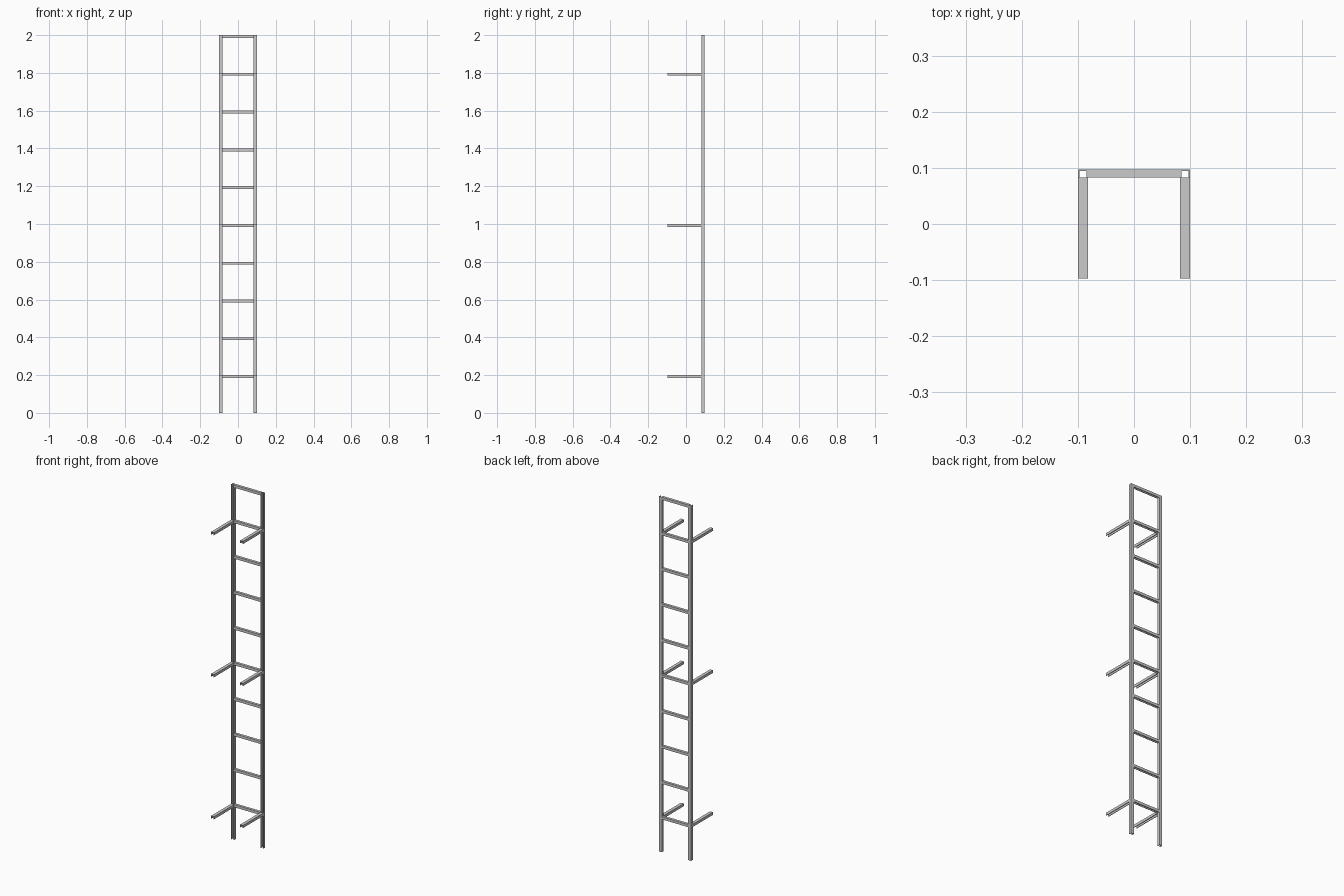
import bpy
from mathutils import Vector

if "Cube" in bpy.data.objects:
    bpy.data.objects.remove(bpy.data.objects["Cube"])

T = 0.003      # sheet thickness
W = 0.018      # channel width
D = 0.015      # channel depth
X = 0.1        # half width
Y = 0.0975     # half depth


def channel(name, start, end, across, back):
    """U channel from start to end: 'back' points from the open side to the web."""
    s, e = Vector(start), Vector(end)
    a, b = Vector(across), Vector(back)
    h = W / 2
    prof = [(-h, -D), (-h, 0), (h, 0), (h, -D),
            (h - T, -D), (h - T, -T), (-h + T, -T), (-h + T, -D)]
    n = len(prof)
    verts = [p + a * u + b * v for p in (s, e) for u, v in prof]
    faces = [(i, (i + 1) % n, (i + 1) % n + n, i + n) for i in range(n)]
    # each end is capped with three quads
    for quad in ((0, 1, 6, 7), (1, 2, 5, 6), (2, 3, 4, 5)):
        faces += [quad, tuple(i + n for i in reversed(quad))]
    mesh = bpy.data.meshes.new(name)
    mesh.from_pydata(verts, [], faces)
    obj = bpy.data.objects.new(name, mesh)
    bpy.context.collection.objects.link(obj)
    bpy.context.view_layer.objects.active = obj
    bpy.ops.object.mode_set(mode='EDIT')
    bpy.ops.mesh.select_all(action='SELECT')
    bpy.ops.mesh.normals_make_consistent(inside=False)
    bpy.ops.object.mode_set(mode='OBJECT')
    return obj


# upright rails, open towards the front
for side, label in ((-1, "left"), (1, "right")):
    x = side * (X - W / 2)
    channel(f"{label}_rail", (x, Y, 0), (x, Y, 2), (1, 0, 0), (0, 1, 0))
    # wall brackets, open downwards
    for z in (0.2, 1.0, 1.8):
        channel(f"{label}_bracket", (x, -Y, z), (x, Y - D, z), (1, 0, 0), (0, 0, 1))

# rungs between the rails, open downwards
W = 0.015
for i in range(1, 11):
    z = 0.2 * i
    channel("rung", (-X + 0.018, Y - D / 2, z), (X - 0.018, Y - D / 2, z), (0, 1, 0), (0, 0, 1))
